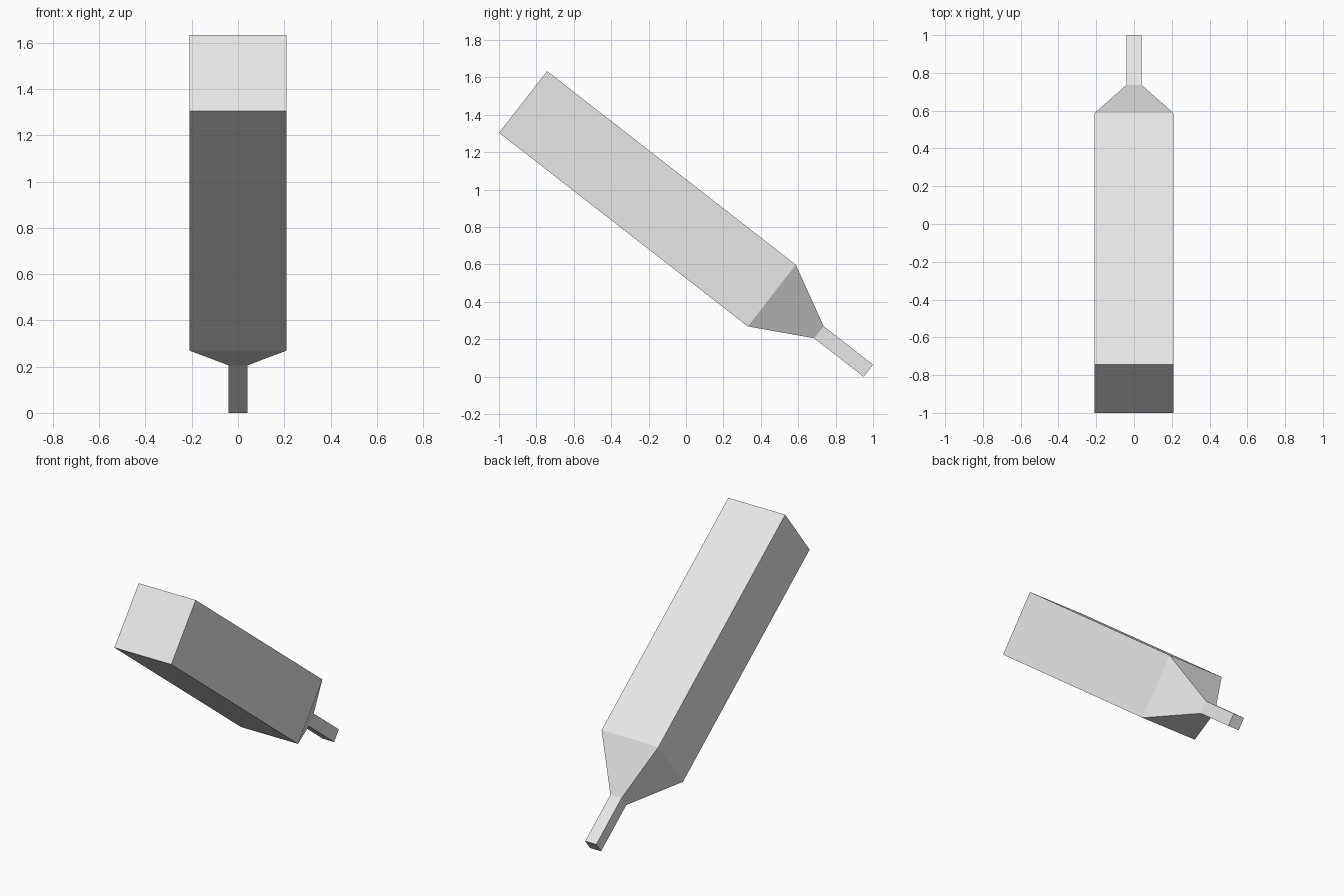
import bpy
import bmesh
from mathutils import Vector

cube = bpy.data.objects.get("Cube")
if cube:
    bpy.data.objects.remove(cube, do_unlink=True)

# Single plain grey
grey = bpy.data.materials.new("light grey")
grey.use_nodes = True
colour = (0.8, 0.8, 0.8, 1)
grey.diffuse_color = colour
grey.node_tree.nodes["Principled BSDF"].inputs["Base Color"].default_value = colour

# Sloping axis of the square bottle, from its base to the tip of the neck
base = Vector((0, -0.871, 1.469))
tip = Vector((0, 0.975, 0.032))
axis = (tip - base).normalized()
side = Vector((1, 0, 0))
up = side.cross(axis)
length = (tip - base).length

# Distance along the axis and half width: base, shoulder, neck, tip
profile = [(0, 0.209), (1.685, 0.209), (2.004, 0.041), (length, 0.041)]

bm = bmesh.new()
rings = []
for distance, half in profile:
    centre = base + axis * distance
    rings.append([bm.verts.new(centre + side * half * u + up * half * v)
                  for u, v in ((-1, -1), (1, -1), (1, 1), (-1, 1))])

# Walls between neighbouring rings, then the two end caps
for a, b in zip(rings, rings[1:]):
    for i in range(4):
        j = (i + 1) % 4
        bm.faces.new((a[i], a[j], b[j], b[i]))
bm.faces.new(rings[0])
bm.faces.new(rings[-1])
bmesh.ops.recalc_face_normals(bm, faces=bm.faces)

mesh = bpy.data.meshes.new("square_bottle")
bm.to_mesh(mesh)
bm.free()
mesh.materials.append(grey)
bottle = bpy.data.objects.new("square_bottle", mesh)
bpy.context.collection.objects.link(bottle)
